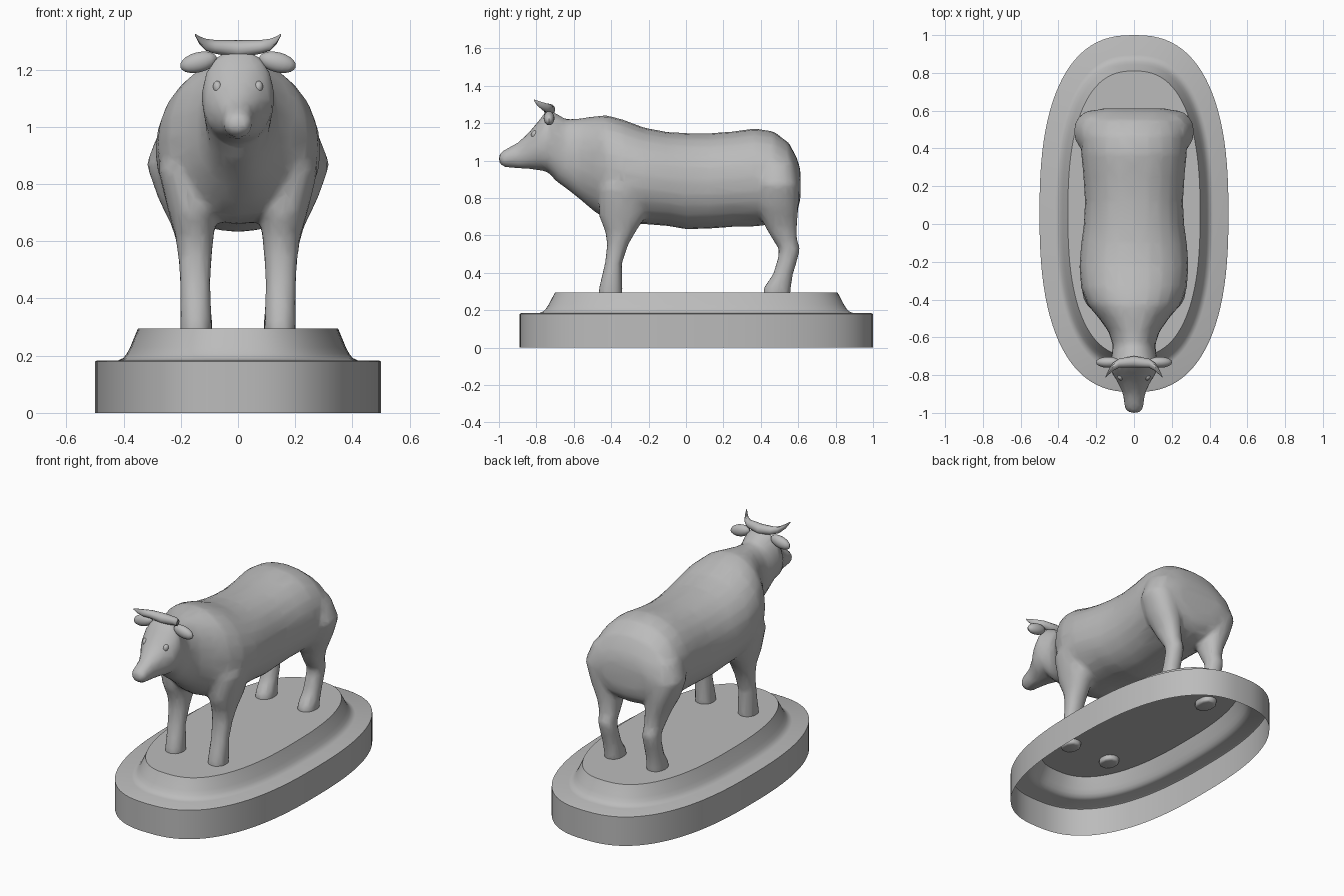
import bpy, bmesh
from math import cos, sin, pi
from mathutils import Matrix, Vector

cube = bpy.data.objects.get("Cube")
if cube:
    bpy.data.objects.remove(cube)

grey = bpy.data.materials.new("stone_grey")
grey.use_nodes = True
colour = (0.5, 0.5, 0.5, 1)
grey.diffuse_color = colour
grey.node_tree.nodes["Principled BSDF"].inputs["Base Color"].default_value = colour


def spow(v, e):
    return abs(v) ** e * (1 if v >= 0 else -1)


def oval(n, power):
    """Unit superellipse as a list of points."""
    angles = [2 * pi * i / n for i in range(n)]
    return [(spow(cos(a), 2 / power), spow(sin(a), 2 / power)) for a in angles]


def loft(bm, axis, rows, n=24, power=2.15, caps=(True, True)):
    """Skin ovals (position, centre u, centre v, radius u, radius v) set along an axis."""
    rings = []
    u, v = [i for i in range(3) if i != axis]
    for t, cu, cv, ru, rv in rows:
        ring = []
        for a, b in oval(n, power):
            p = Vector()
            p[axis], p[u], p[v] = t, cu + ru * a, cv + rv * b
            ring.append(bm.verts.new(p))
        rings.append(ring)
    faces = []
    for low, high in zip(rings, rings[1:]):
        for i in range(n):
            j = (i + 1) % n
            faces.append(bm.faces.new((low[i], low[j], high[j], high[i])))
    for ring, wanted in zip((rings[0], rings[-1]), caps):
        if wanted:
            faces.append(bm.faces.new(ring))
    bmesh.ops.recalc_face_normals(bm, faces=faces)


def finish(bm, name):
    mesh = bpy.data.meshes.new(name)
    bm.to_mesh(mesh)
    bm.free()
    obj = bpy.data.objects.new(name, mesh)
    bpy.context.collection.objects.link(obj)
    mesh.materials.append(grey)
    bpy.ops.object.select_all(action="DESELECT")
    obj.select_set(True)
    bpy.context.view_layer.objects.active = obj
    bpy.ops.object.shade_smooth_by_angle(angle=0.6)
    return obj


# Plinth: hollow oval shell with a rim and a coved step, open below
steps = [(0, 0), (0, .18), (.05, .184), (.55, .184), (.66, .192),
         (.74, .207), (.82, .23), (1, .295)]
bm = bmesh.new()
loft(bm, 2, [(z, 0, .055, .5 - .15 * t, .945 - .19 * t) for t, z in steps],
     n=96, power=2.5, caps=(False, True))
top = max(bm.faces, key=lambda f: f.calc_center_median().z)
if top.normal.z < 0:
    bmesh.ops.reverse_faces(bm, faces=bm.faces[:])
finish(bm, "plinth")

# Head, neck and trunk from nose to rump: y, underside, topline, half width
trunk = [
    (-1.0, .985, 1.035, .03), (-.975, .965, 1.055, .05), (-.9, .957, 1.095, .058),
    (-.84, .955, 1.15, .085), (-.79, .948, 1.21, .118), (-.74, .94, 1.275, .128),
    (-.69, .885, 1.25, .118), (-.64, .85, 1.22, .113), (-.57, .795, 1.225, .135),
    (-.5, .735, 1.235, .185), (-.43, .685, 1.243, .245), (-.34, .66, 1.22, .28),
    (-.22, .66, 1.175, .29), (-.1, .65, 1.152, .28), (0, .632, 1.147, .266),
    (.12, .635, 1.145, .26), (.25, .645, 1.155, .268), (.37, .647, 1.172, .28),
    (.47, .66, 1.155, .28), (.55, .685, 1.095, .262), (.595, .73, 1.01, .225),
    (.612, .79, .95, .17)]
bm = bmesh.new()
loft(bm, 1, [(y, 0, (lo + hi) / 2, w, (hi - lo) / 2) for y, lo, hi, w in trunk])

# Legs: z, y, depth, x, half width
front_leg = [
    (.265, -.405, .066, .147, .056), (.32, -.402, .064, .147, .056),
    (.45, -.388, .046, .15, .054), (.55, -.365, .057, .15, .06),
    (.62, -.35, .082, .152, .068), (.7, -.34, .125, .158, .085),
    (.85, -.33, .14, .175, .105), (.98, -.32, .09, .165, .08)]
hind_leg = [
    (.265, .485, .076, .145, .056), (.32, .488, .073, .145, .056),
    (.39, .518, .054, .148, .052), (.49, .548, .054, .15, .052),
    (.53, .553, .058, .152, .053), (.58, .527, .066, .155, .057),
    (.65, .507, .087, .163, .068), (.75, .492, .11, .187, .093),
    (.87, .49, .115, .207, .115), (.99, .48, .1, .18, .095)]
for leg in (front_leg, hind_leg):
    for side in (-1, 1):
        loft(bm, 2, [(z, side * x, y, w, d) for z, y, d, x, w in leg], n=16)
body = finish(bm, "body")

# Fuse trunk and legs into one softly faceted skin
fuse = body.modifiers.new("fuse", "REMESH")
fuse.mode = "VOXEL"
fuse.voxel_size = .014
fuse.use_smooth_shade = True
soften = body.modifiers.new("soften", "SMOOTH")
soften.factor = .5
soften.iterations = 7
facet = body.modifiers.new("facet", "DECIMATE")
facet.ratio = .12

# Horns: one tapered sweep across the poll
half = [(.15, -.81, 1.322, .004), (.135, -.785, 1.303, .014),
        (.112, -.757, 1.287, .021), (.08, -.737, 1.28, .024)]
path = half + [(0, -.73, 1.272, .031)] + [(-x, y, z, r) for x, y, z, r in half[::-1]]
bm = bmesh.new()
loft(bm, 0, [(x, y, z, r, r) for x, y, z, r in path], n=12, power=2)
finish(bm, "horns")


def ellipsoid(name, place, size, tilt):
    bm = bmesh.new()
    matrix = (Matrix.Translation(place) @ Matrix.Rotation(tilt, 4, "Y")
              @ Matrix.Diagonal((*size, 1)))
    bmesh.ops.create_uvsphere(bm, u_segments=16, v_segments=10, radius=1, matrix=matrix)
    return finish(bm, name)


# Drooping ears and bulging eyes on both sides
for side, word in ((1, "left"), (-1, "right")):
    ellipsoid(word + "_ear", (side * .138, -.732, 1.226), (.066, .029, .035), side * .25)
    ellipsoid(word + "_eye", (side * .07, -.808, 1.137), (.017, .02, .024), side * .2)
